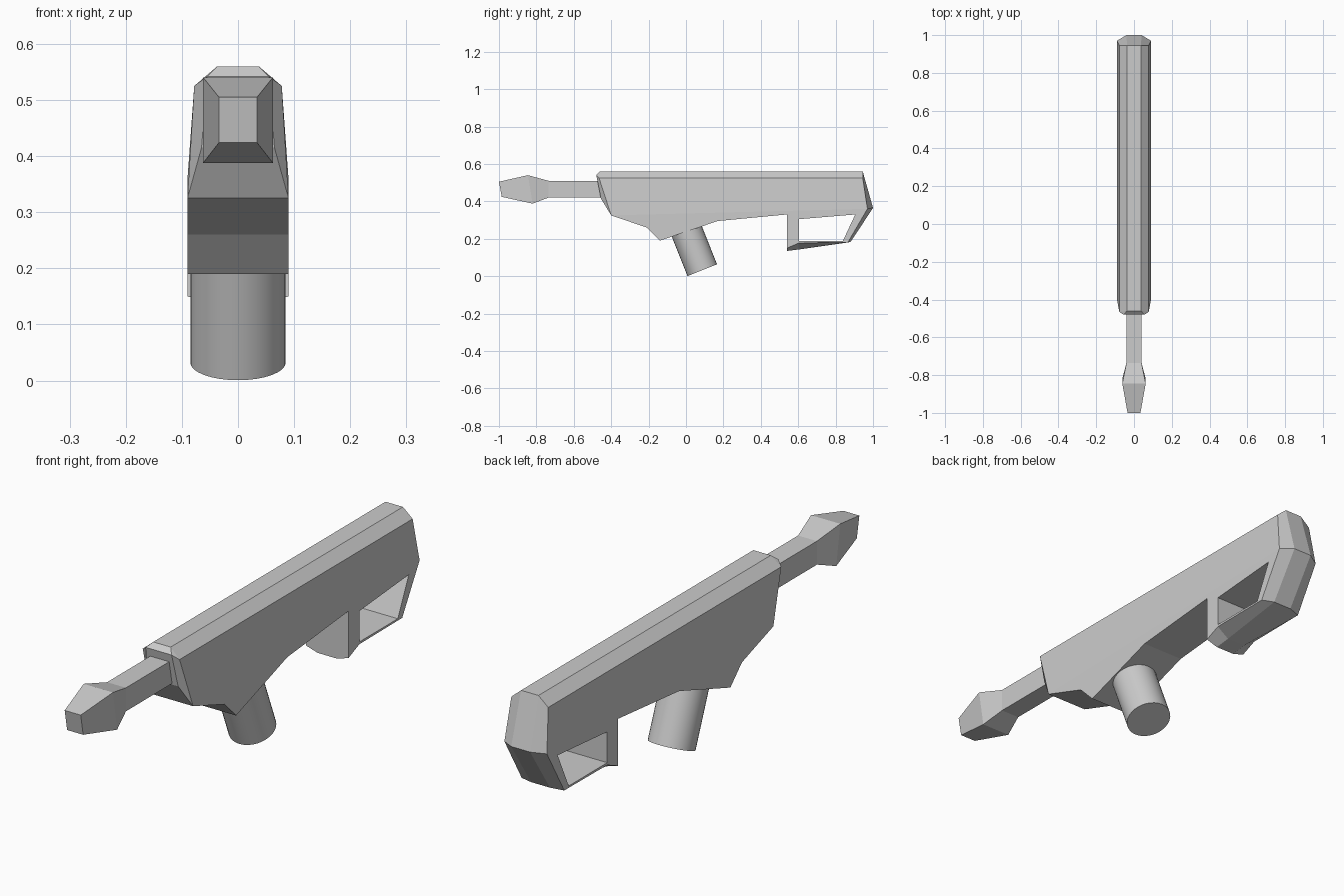
import bpy, bmesh
from mathutils import Vector

if "Cube" in bpy.data.objects:
    bpy.data.objects.remove(bpy.data.objects["Cube"])


def make_object(name, bm):
    bmesh.ops.remove_doubles(bm, verts=bm.verts[:], dist=1e-5)
    bmesh.ops.recalc_face_normals(bm, faces=bm.faces[:])
    mesh = bpy.data.meshes.new(name)
    bm.to_mesh(mesh)
    bm.free()
    obj = bpy.data.objects.new(name, mesh)
    bpy.context.collection.objects.link(obj)
    return obj


def loft(bm, rings):
    for a, b in zip(rings, rings[1:]):
        n = len(a)
        for i in range(n):
            j = (i + 1) % n
            bm.faces.new((a[i], a[j], b[j], b[i]))


# Body: side outline and raised centre outline, as (y, z, half width)
outline = [
    ((-.465, .525, .078), (-.46, .56, .037)),
    ((.945, .525, .078), (.945, .56, .037)),
    ((.97, .36, .09), (1.0, .365, .04)),
    ((.865, .18, .09), (.88, .183, .04)),
    ((.605, .178, .09), (.605, .143, .04)),
    ((.54, .15, .09), (.54, .135, .04)),
    ((.54, .33, .09), (.54, .33, .04)),
    ((.17, .295, .09), (.17, .295, .04)),
    ((-.14, .19, .09), (-.14, .19, .04)),
    ((-.21, .26, .09), (-.21, .26, .04)),
    ((-.40, .325, .09), (-.40, .325, .04)),
    ((-.40, .325, .09), (-.455, .415, .065)),
    ((-.465, .525, .078), (-.48, .542, .055)),
]
bm = bmesh.new()
rings = []
for side, k in ((-1, 0), (-1, 1), (1, 1), (1, 0)):
    rings.append([bm.verts.new((side * p[k][2], p[k][0], p[k][1])) for p in outline])
loft(bm, rings)
for ring in (rings[0], rings[3]):
    bm.faces.new([ring[i] for i in (10, 0, 1, 2)])
    bm.faces.new(ring[2:11])
body = make_object("body", bm)

# Opening through the stock
bm = bmesh.new()
hole = [(.605, .305), (.605, .187), (.838, .187), (.905, .33)]
rings = [[bm.verts.new((x, y, z)) for y, z in hole] for x in (-.2, .2)]
loft(bm, rings)
for ring in rings:
    bm.faces.new(ring)
cutter = make_object("stock_opening_cutter", bm)
cutter.hide_render = True
mod = body.modifiers.new("stock_opening", 'BOOLEAN')
mod.operation = 'DIFFERENCE'
mod.solver = 'EXACT'
mod.object = cutter
bpy.context.view_layer.objects.active = body
bpy.ops.object.modifier_apply(modifier=mod.name)
bpy.data.objects.remove(cutter)

# Barrel with flared muzzle: half width, top (y, z), bottom (y, z)
bm = bmesh.new()
rings = []
for w, ty, tz, by, bz in ((.034, -1.0, .505, -.985, .424), (.062, -.845, .54, -.82, .388),
                          (.04, -.735, .51, -.735, .42), (.04, -.42, .51, -.42, .42)):
    rings.append([bm.verts.new(c) for c in ((-w, ty, tz), (w, ty, tz), (w, by, bz), (-w, by, bz))])
loft(bm, rings)
bm.faces.new(rings[0])
bm.faces.new(rings[-1])
make_object("barrel", bm)

# Slanted round grip
axis = Vector((0, -.37, .93)).normalized()
length = .27
bpy.ops.mesh.primitive_cylinder_add(
    vertices=32, radius=.085, depth=length,
    location=Vector((0, .087, .032)) + axis * length / 2,
    rotation=axis.to_track_quat('Z', 'Y').to_euler())
bpy.context.object.name = "grip"
bpy.ops.object.shade_smooth_by_angle()
